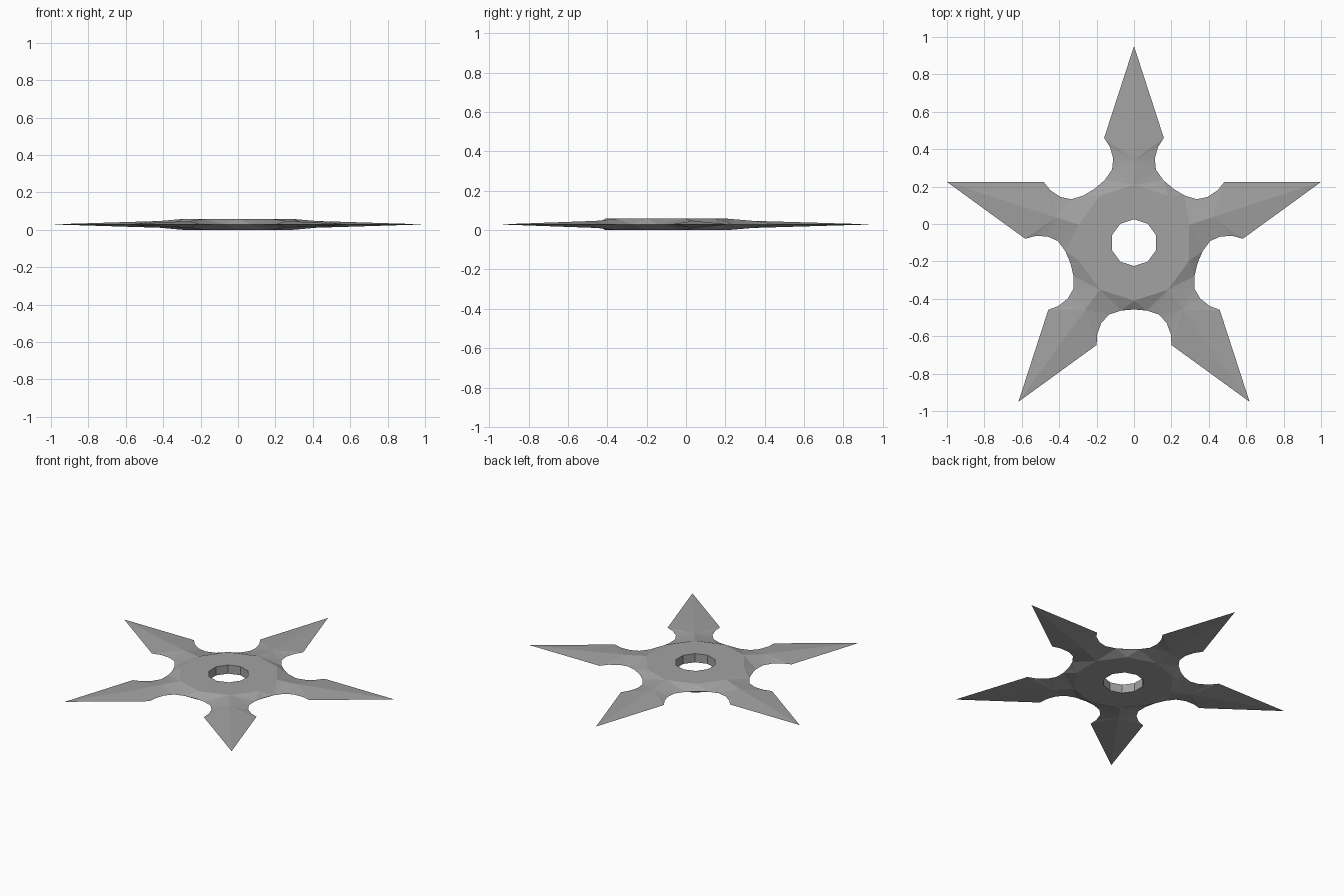
import bpy, bmesh, math
from mathutils import Matrix, Vector

cube = bpy.data.objects.get("Cube")
if cube:
    bpy.data.objects.remove(cube, do_unlink=True)

steel = bpy.data.materials.new("grey_steel")
steel.use_nodes = True
colour = (0.36, 0.36, 0.36, 1)
steel.diffuse_color = colour
steel.node_tree.nodes["Principled BSDF"].inputs["Base Color"].default_value = colour

MID, TOP = 0.034, 0.063
TIP_R, DECK_R, HOLE_R = 1.0515, 0.31, 0.125
STEP = math.radians(36)


def polar(radius, angle, z):
    return Vector((radius * math.sin(angle), radius * math.cos(angle), z))


bm = bmesh.new()

# One tenth of the top: from a valley centre line (+y) to the next arm's ridge
edge = [Vector((u, v, MID)) for u, v in
        [(0, 0.357), (0.07, 0.363), (0.135, 0.385), (0.175, 0.43), (0.197, 0.49), (0.2, 0.547)]]
edge.append(polar(TIP_R, STEP, MID))
valley, shoulder = polar(DECK_R, 0, TOP), polar(DECK_R, STEP, TOP)
ridge = polar(0.44, STEP, 0.052)
hole_a, hole_b = polar(HOLE_R, 0, TOP), polar(HOLE_R, STEP, TOP)

sector = [(hole_a, hole_b, shoulder, valley),
          (valley, edge[1], edge[0]),
          (valley, shoulder, edge[1]),
          (shoulder, edge[2], edge[1]),
          (shoulder, ridge, edge[2])]
sector += [(ridge, edge[i + 1], edge[i]) for i in range(2, 6)]

# Repeat it mirrored left-right, top-bottom and around five arms
for arm in range(5):
    turn = Matrix.Rotation(math.pi + arm * STEP * 2, 4, 'Z')
    for side in (1, -1):
        for half in (1, -1):
            def place(p):
                q = Vector((p.x * side, p.y, MID + (p.z - MID) * half))
                return bm.verts.new(turn @ q + Vector((0, -0.1, 0)))
            for face in sector:
                bm.faces.new([place(p) for p in face])
        # Wall of the centre hole
        wall = [(hole_a, 1), (hole_b, 1), (hole_b, -1), (hole_a, -1)]
        bm.faces.new([bm.verts.new(turn @ Vector((p.x * side, p.y, MID + (TOP - MID) * h))
                                   + Vector((0, -0.1, 0))) for p, h in wall])

bmesh.ops.remove_doubles(bm, verts=bm.verts, dist=0.0005)
bmesh.ops.recalc_face_normals(bm, faces=bm.faces)
low = min(v.co.z for v in bm.verts)
bmesh.ops.translate(bm, verts=bm.verts, vec=(0, 0, -low))

mesh = bpy.data.meshes.new("throwing_star")
bm.to_mesh(mesh)
bm.free()
mesh.materials.append(steel)
star = bpy.data.objects.new("throwing_star", mesh)
bpy.context.collection.objects.link(star)
